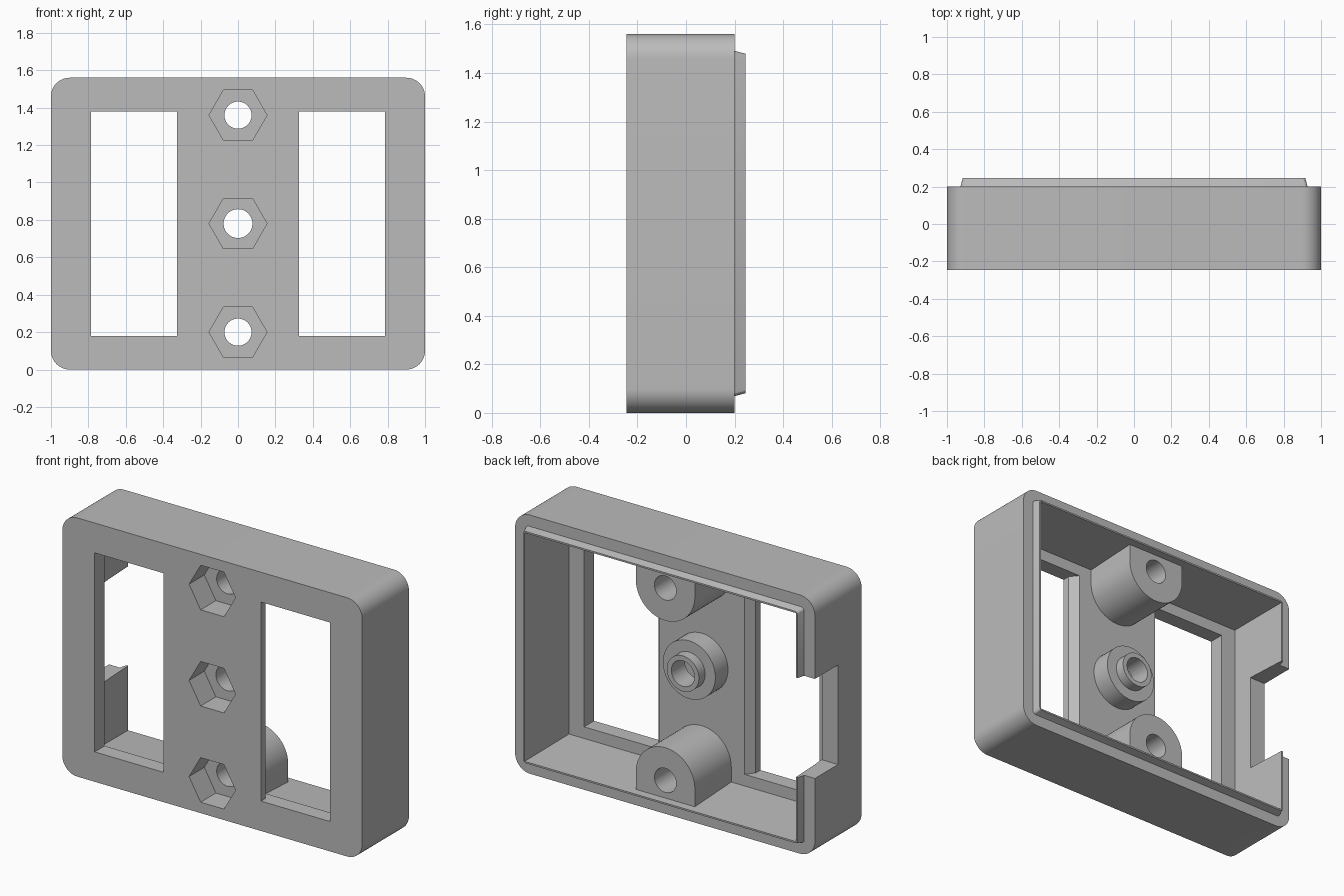
import bpy, bmesh
from math import cos, sin, pi, radians

if "Cube" in bpy.data.objects:
    bpy.data.objects.remove(bpy.data.objects["Cube"])

grey = bpy.data.materials.new("plain grey")
grey.use_nodes = True
grey.diffuse_color = (0.5, 0.5, 0.5, 1)
grey.node_tree.nodes["Principled BSDF"].inputs["Base Color"].default_value = (0.5, 0.5, 0.5, 1)

MID = 0.78          # height of the middle
FRONT, FLOOR, RIM, LIP = -0.245, -0.15, 0.2, 0.245


def arc(cx, cz, r, start, end, n):
    return [(cx + r * cos(start + (end - start) * i / n),
             cz + r * sin(start + (end - start) * i / n)) for i in range(n + 1)]


def circle(cz, r, n=48):
    return arc(0, cz, r, 0, 2 * pi, n)[:-1]


def rect(x0, x1, z0, z1):
    return [(x0, z0), (x1, z0), (x1, z1), (x0, z1)]


def rounded(hx, hz, r, n):
    pts = []
    for k, (sx, sz) in enumerate([(1, 1), (-1, 1), (-1, -1), (1, -1)]):
        pts += arc(sx * (hx - r), MID + sz * (hz - r), r, k * pi / 2, (k + 1) * pi / 2, n)
    return pts


def loft(name, *sections):
    """Solid through (profile, y) sections with equal point counts."""
    bm = bmesh.new()
    rings = [[bm.verts.new((x, y, z)) for x, z in pts] for pts, y in sections]
    for a, b in zip(rings, rings[1:]):
        for i in range(len(a)):
            j = (i + 1) % len(a)
            bm.faces.new((a[i], a[j], b[j], b[i]))
    bm.faces.new(rings[0])
    bm.faces.new(rings[-1])
    bmesh.ops.recalc_face_normals(bm, faces=bm.faces)
    mesh = bpy.data.meshes.new(name)
    bm.to_mesh(mesh)
    bm.free()
    mesh.materials.append(grey)
    obj = bpy.data.objects.new(name, mesh)
    bpy.context.collection.objects.link(obj)
    return obj


def combine(tool, operation):
    """Apply a boolean to the housing and discard the tool."""
    mod = housing.modifiers.new("shape", 'BOOLEAN')
    mod.operation, mod.solver, mod.object = operation, 'EXACT', tool
    bpy.context.view_layer.objects.active = housing
    bpy.ops.object.modifier_apply(modifier=mod.name)
    bpy.data.objects.remove(tool)


def add(*sections):
    combine(loft("addition", *sections), 'UNION')


def cut(*sections):
    combine(loft("cutter", *sections), 'DIFFERENCE')


# Rounded outer shell with a tapered locating lip
outline = rounded(1, MID, 0.1, 12)
housing = loft("housing", (outline, FRONT), (outline, RIM))
add((rounded(0.93, 0.713, 0.02, 3), 0.15), (rounded(0.928, 0.711, 0.02, 3), RIM),
    (rounded(0.916, 0.699, 0.02, 3), LIP))

# Slightly drafted cavity
cut((rect(-0.885, 0.885, MID - 0.67, MID + 0.67), FLOOR),
    (rect(-0.906, 0.906, MID - 0.69, MID + 0.69), LIP + 0.02))

# Windows, chamfered along the central web
for s in (-1, 1):
    def opening(inner):
        return rect(*sorted((s * inner, s * 0.785)), 0.18, 1.38)
    cut((opening(0.325), FRONT - 0.05), (opening(0.325), -0.2),
        (opening(0.285), FLOOR), (opening(0.285), FLOOR + 0.02))

# Side notch through the right wall
notch = rect(-1.1, -0.8, MID - 0.3, MID + 0.3)
cut((notch, -0.02), (notch, 0.4))

# Screw bosses joined to the top and bottom walls
for s in (-1, 1):
    profile = [(x, MID + s * z) for x, z in
               arc(0, 0.58, 0.197, pi, 2 * pi, 32) + [(0.197, 0.73), (-0.197, 0.73)]]
    add((profile, -0.2), (profile, RIM - 0.003))

# Stepped central post
for radius, top in ((0.175, -0.03), (0.107, 0.03)):
    add((circle(MID, radius), -0.2), (circle(MID, radius), top))

# Nut recesses and through holes
for z, radius in ((0.2, 0.0725), (MID, 0.077), (1.36, 0.0725)):
    cut((circle(z, 0.155, 6), FRONT - 0.05), (circle(z, 0.155, 6), -0.1))
    cut((circle(z, radius), FRONT - 0.05), (circle(z, radius), 0.4))

# Smooth curved faces, sharp edges
bpy.ops.object.select_all(action='DESELECT')
housing.select_set(True)
bpy.context.view_layer.objects.active = housing
bpy.ops.object.shade_smooth_by_angle(angle=radians(25))
